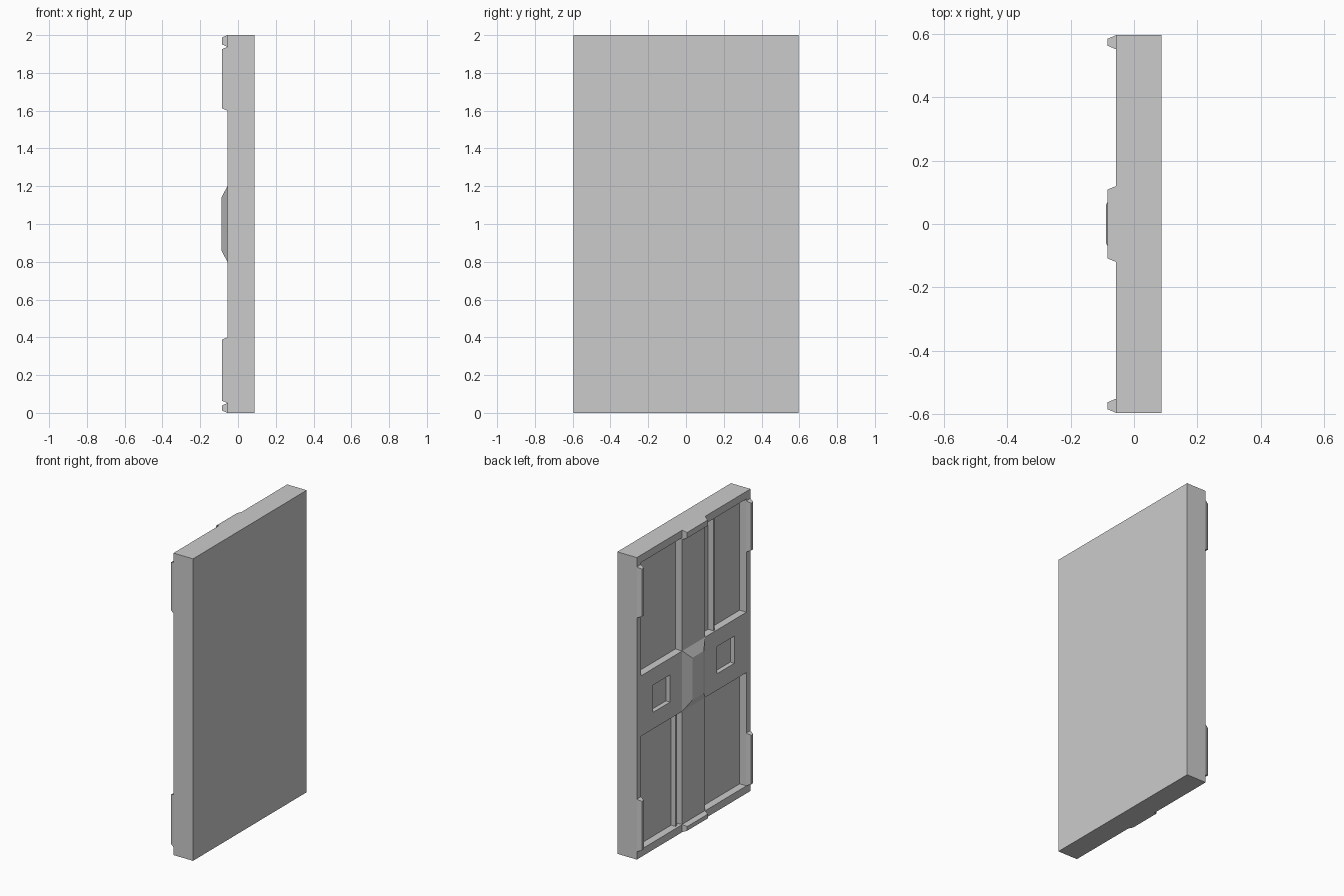
import bpy, bmesh

if "Cube" in bpy.data.objects:
    bpy.data.objects.remove(bpy.data.objects["Cube"])

FACE, FRONT = -0.056, 0.087   # x of the detailed face and the plain face
W = 0.595                     # half width


def make(name, verts, faces):
    me = bpy.data.meshes.new(name)
    me.from_pydata(verts, [], faces)
    bm = bmesh.new()
    bm.from_mesh(me)
    bmesh.ops.recalc_face_normals(bm, faces=bm.faces)
    bm.to_mesh(me)
    bm.free()
    ob = bpy.data.objects.new(name, me)
    bpy.context.collection.objects.link(ob)
    return ob


def block(name, x0, x1, y, z, iy=0.0, iz=0.0):
    """Box from x1 (base) to x0 (outer end), the outer end inset by iy, iz."""
    v = []
    for x, a, b in ((x1, 0, 0), (x0, iy, iz)):
        v += [(x, y[0] + a, z[0] + b), (x, y[1] - a, z[0] + b),
              (x, y[1] - a, z[1] - b), (x, y[0] + a, z[1] - b)]
    f = [(0, 1, 2, 3), (7, 6, 5, 4)]
    f += [(i, i + 4, (i + 1) % 4 + 4, (i + 1) % 4) for i in range(4)]
    return make(name, v, f)


def span(s, a, b):
    return tuple(sorted((s * a, s * b)))


# Door slab
door = block("door_slab", FACE, FRONT, (-W, W), (0, 2))

# Sunk panels and the square finger holes
cutters = []
for s in (-1, 1):
    for z in ((0.05, 0.8), (1.2, 1.95)):
        cutters.append(block("panel_cutter", -0.2, FACE + 0.05, span(s, 0.12, 0.553), z))
    cutters.append(block("hole_cutter", -0.2, FACE + 0.03, span(s, 0.247, 0.426), (0.91, 1.09)))
for c in cutters:
    c.hide_render = True
    m = door.modifiers.new("cut", 'BOOLEAN')
    m.operation, m.solver, m.object = 'DIFFERENCE', 'EXACT', c
    bpy.context.view_layer.objects.active = door
    bpy.ops.object.modifier_apply(modifier=m.name)
    bpy.data.objects.remove(c)

# Raised centre boss
block("centre_boss", -0.088, FACE, (-0.12, 0.12), (0.8, 1.2), 0.06, 0.06)

# Bevelled clamps along the top, bottom and sides
for z in ((0, 0.052), (1.938, 2)):
    block("end_clamp", -0.084, FACE, (-0.12, 0.12), z, 0.012, 0.012)
for s in (-1, 1):
    for z in ((0.052, 0.4), (1.6, 1.938)):
        block("side_clamp", -0.084, FACE, span(s, 0.55, W), z, 0.012, 0.012)

# Thin upright rods in two opposite panels
block("lower_rod", FACE + 0.018, FACE + 0.052, (0.148, 0.164), (0.05, 0.8))
block("upper_rod", FACE + 0.01, FACE + 0.052, (-0.234, -0.222), (1.2, 1.95))
